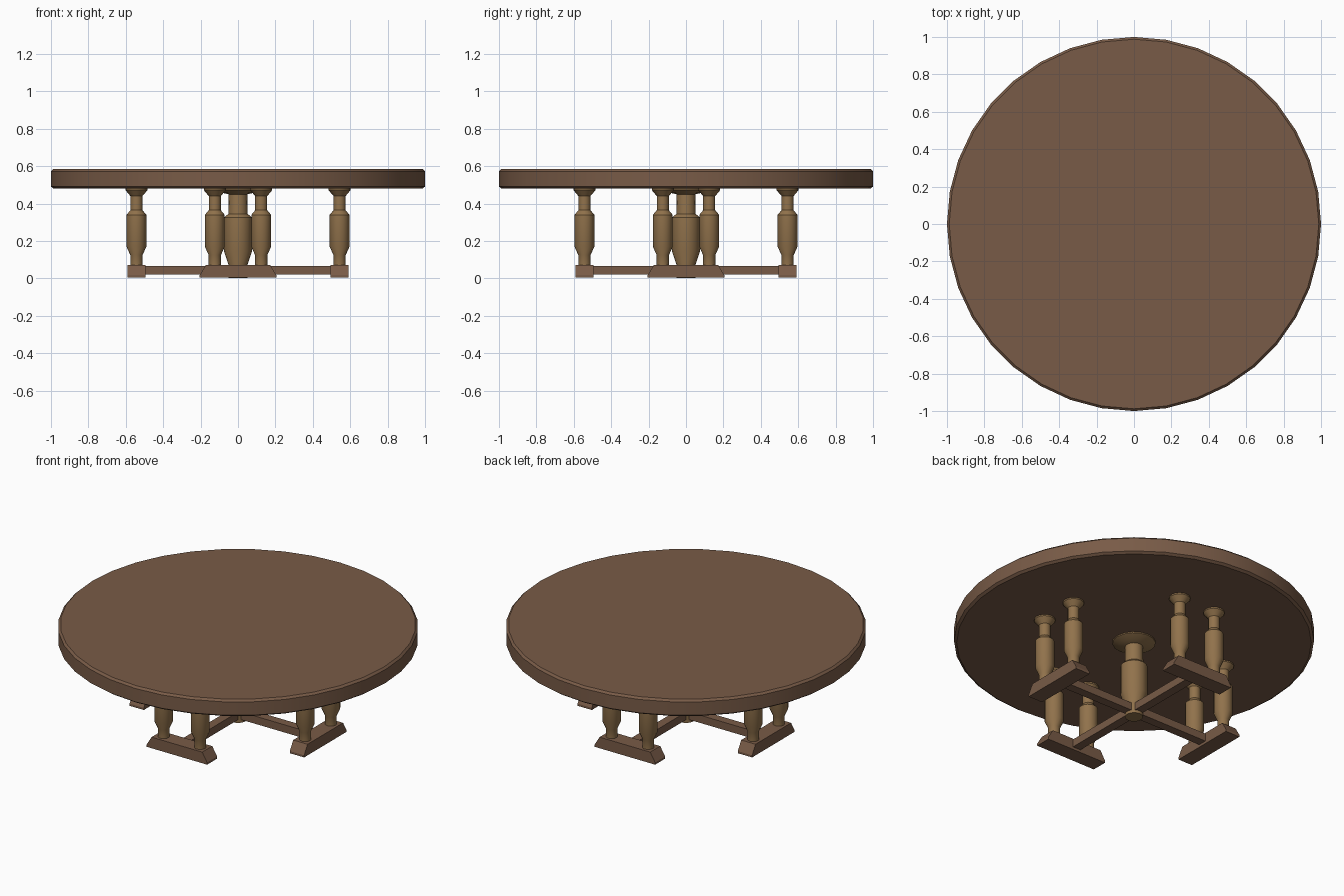
import bpy, bmesh, math
from mathutils import Matrix

if "Cube" in bpy.data.objects:
    bpy.data.objects.remove(bpy.data.objects["Cube"])


def material(name, color):
    m = bpy.data.materials.new(name)
    m.diffuse_color = (*color, 1)
    m.use_nodes = True
    m.node_tree.nodes["Principled BSDF"].inputs["Base Color"].default_value = m.diffuse_color
    return m


DARK = material("dark_brown_wood", (0.190, 0.105, 0.063))
TAN = material("tan_wood", (0.285, 0.170, 0.072))


def finish(name, bm, mat, matrix=Matrix(), smooth=None):
    bm.transform(matrix)
    bmesh.ops.recalc_face_normals(bm, faces=bm.faces)
    me = bpy.data.meshes.new(name)
    bm.to_mesh(me)
    bm.free()
    ob = bpy.data.objects.new(name, me)
    bpy.context.collection.objects.link(ob)
    me.materials.append(mat)
    if smooth:
        bpy.ops.object.select_all(action='DESELECT')
        ob.select_set(True)
        bpy.context.view_layer.objects.active = ob
        bpy.ops.object.shade_smooth_by_angle(angle=math.radians(smooth))
    return ob


def lathe(name, profile, sides, mat, matrix=Matrix(), smooth=25):
    """Turn a (radius, height) profile around z, with capped ends."""
    bm = bmesh.new()
    rings = [[bm.verts.new((r * math.cos(2 * math.pi * i / sides),
                            r * math.sin(2 * math.pi * i / sides), z))
              for i in range(sides)] for r, z in profile]
    for a, b in zip(rings, rings[1:]):
        for i in range(sides):
            j = (i + 1) % sides
            bm.faces.new((a[i], a[j], b[j], b[i]))
    bm.faces.new(rings[0])
    bm.faces.new(rings[-1])
    return finish(name, bm, mat, matrix, smooth)


def prism(name, outline, y0, y1, mat, matrix):
    """Extrude an (x, z) outline along y."""
    bm = bmesh.new()
    face = bm.faces.new([bm.verts.new((x, y0, z)) for x, z in outline])
    ext = bmesh.ops.extrude_face_region(bm, geom=[face], use_keep_orig=True)
    for v in ext["geom"]:
        if isinstance(v, bmesh.types.BMVert):
            v.co.y = y1
    return finish(name, bm, mat, matrix)


# Round top with small chamfers
lathe("table_top", [(0.985, 0.48), (1.0, 0.491), (1.0, 0.573), (0.988, 0.585)], 36, DARK)

# Central turned column
lathe("central_column", [(0.05, 0.002), (0.05, 0.07), (0.075, 0.145), (0.075, 0.325),
                         (0.052, 0.345), (0.05, 0.45), (0.085, 0.458), (0.12, 0.474),
                         (0.122, 0.483)], 16, TAN)

LEG = [(0.033, 0.065), (0.033, 0.125), (0.053, 0.17), (0.053, 0.34), (0.032, 0.365),
       (0.032, 0.44), (0.059, 0.472), (0.059, 0.483)]
FOOT = [(-0.205, 0.004), (0.205, 0.004), (0.205, 0.017), (0.172, 0.072), (-0.172, 0.072),
        (-0.205, 0.017)]
BAR = [(-0.027, 0.02), (0.027, 0.02), (0.027, 0.067), (-0.027, 0.067)]

# Four sides: foot, stretcher and a pair of turned legs
for k, side in enumerate(("front", "right", "back", "left")):
    rot = Matrix.Rotation(k * math.pi / 2, 4, 'Z')
    prism(side + "_foot", FOOT, -0.592, -0.495, DARK, rot)
    prism(side + "_stretcher", BAR, -0.51, -0.02, DARK, rot)
    for x, tag in ((-0.124, "a"), (0.124, "b")):
        lathe(f"{side}_leg_{tag}", LEG, 16, TAN,
              rot @ Matrix.Translation((x, -0.543, 0)))
